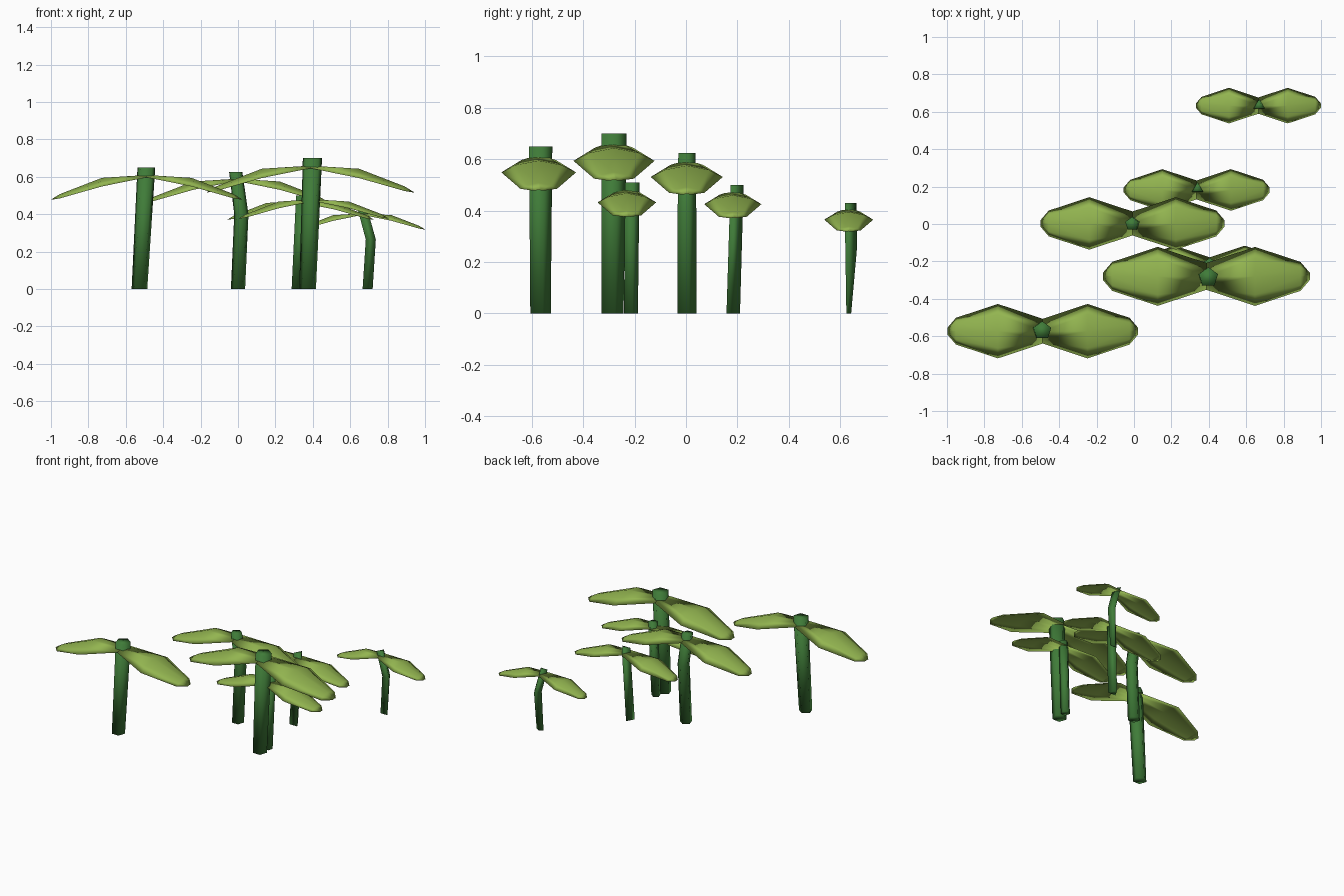
import bpy, bmesh, math
from mathutils import Vector

cube = bpy.data.objects.get("Cube")
if cube:
    bpy.data.objects.remove(cube)


def material(name, rgb):
    m = bpy.data.materials.new(name)
    m.use_nodes = True
    m.diffuse_color = (*rgb, 1)
    m.node_tree.nodes["Principled BSDF"].inputs["Base Color"].default_value = (*rgb, 1)
    return m


LEAF = material("leaf_green", (0.29, 0.46, 0.08))
STEM = material("stem_green", (0.05, 0.20, 0.04))


def finish(bm, name, mat):
    bmesh.ops.recalc_face_normals(bm, faces=bm.faces)
    for f in bm.faces:
        f.smooth = True
    mesh = bpy.data.meshes.new(name)
    bm.to_mesh(mesh)
    bm.free()
    mesh.materials.append(mat)
    obj = bpy.data.objects.new(name, mesh)
    bpy.context.collection.objects.link(obj)


def stem(name, path, sides, squash):
    # Rings of a simple polygon along the path of (x, y, z, radius)
    bm = bmesh.new()
    rings = []
    for i, (x, y, z, r) in enumerate(path):
        flat = squash if i == 0 else 1
        ring = []
        for k in range(sides):
            a = math.pi / 2 + math.tau * k / sides
            ring.append(bm.verts.new((x + r * math.cos(a), y + flat * r * math.sin(a), z)))
        rings.append(ring)
    for low, high in zip(rings, rings[1:]):
        for k in range(sides):
            n = (k + 1) % sides
            bm.faces.new((low[k], low[n], high[n], high[k]))
    bm.faces.new(rings[0])
    bm.faces.new(rings[-1])
    finish(bm, name, STEM)


# Leaf rows: distance out, half width, ridge drop, edge drop
ROWS = [(0.0, 0.13, 0.0, 0.025), (0.47, 0.285, 0.03, 0.12),
        (0.91, 0.14, 0.20, 0.245), (1.0, 0.035, 0.255, 0.26)]
COLUMNS = (-1, -0.62, 0, 0.62, 1)
THICKNESS = 0.035


def leaf(name, centre, size, side):
    # Drooping pointed blade: arched upper and lower skins sharing one rim
    bm = bmesh.new()
    skins = ([], [])
    last = len(ROWS) - 1
    for i, (out, half, ridge, edge) in enumerate(ROWS):
        top, under = [], []
        for c in COLUMNS:
            drop = ridge + (edge - ridge) * abs(c) ** 2
            p = Vector((side * out, c * half, -drop))
            v = bm.verts.new(Vector(centre) + size * p)
            top.append(v)
            if abs(c) == 1 or i in (0, last):
                under.append(v)
            else:
                p.z -= THICKNESS * (1 - c * c)
                under.append(bm.verts.new(Vector(centre) + size * p))
        skins[0].append(top)
        skins[1].append(under)
    for skin in skins:
        for a, b in zip(skin, skin[1:]):
            for k in range(len(COLUMNS) - 1):
                bm.faces.new((a[k], a[k + 1], b[k + 1], b[k]))
    finish(bm, name, LEAF)


# Plants: stem path, stem sides, base squash, leaf centre, leaf length
PLANTS = {
    "front": ([(-0.527, -0.57, 0, 0.044), (-0.49, -0.57, 0.65, 0.05)],
              5, 1, (-0.488, -0.573, 0.61), 0.51),
    "middle": ([(0, 0, 0, 0.04), (0.018, 0, 0.4, 0.04), (-0.012, 0, 0.625, 0.037)],
               5, 1, (-0.008, 0.003, 0.59), 0.492),
    "tall": ([(0.372, -0.29, 0, 0.047), (0.398, -0.285, 0.70, 0.054)],
             5, 1, (0.387, -0.28, 0.66), 0.553),
    "hidden": ([(0.385, -0.217, 0, 0.03), (0.405, -0.212, 0.51, 0.031)],
               5, 1, (0.405, -0.23, 0.48), 0.40),
    "rear": ([(0.317, 0.175, 0, 0.035), (0.34, 0.19, 0.50, 0.034)],
             3, 1, (0.335, 0.182, 0.472), 0.39),
    "far": ([(0.693, 0.63, 0, 0.031), (0.71, 0.635, 0.265, 0.031),
             (0.665, 0.633, 0.43, 0.03)],
            3, 0.4, (0.665, 0.633, 0.405), 0.334),
}

for name, (path, sides, squash, centre, size) in PLANTS.items():
    stem(name + "_stem", path, sides, squash)
    leaf(name + "_left_leaf", centre, size, 1)
    leaf(name + "_right_leaf", centre, size, -1)
